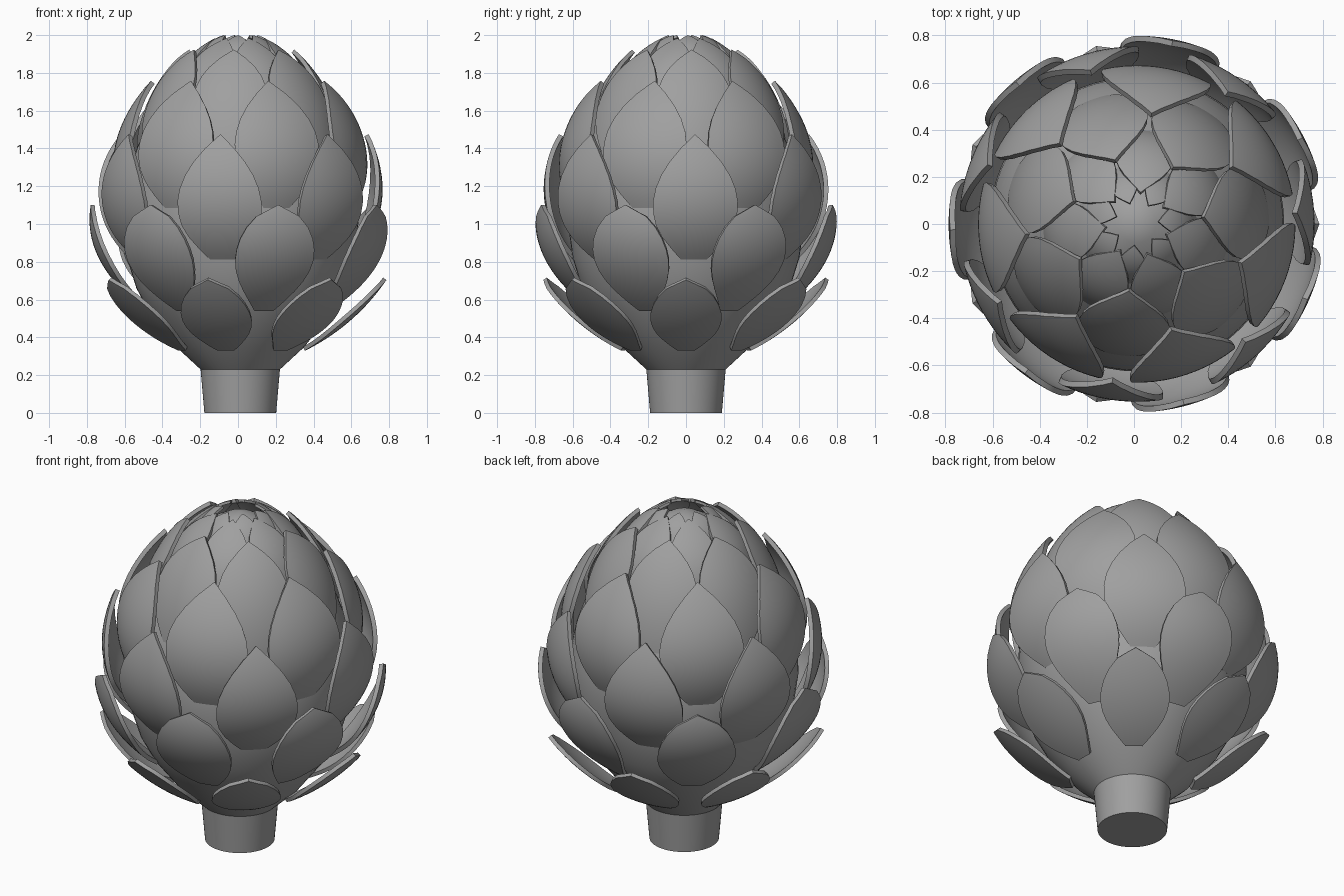
import bpy, bmesh, math
from mathutils import Vector

cube = bpy.data.objects.get("Cube")
if cube:
    bpy.data.objects.remove(cube)

AXIS = Vector((0.012, 0.0, 0.0))
PETALS = 7

grey = bpy.data.materials.new("soft_grey")
grey.use_nodes = True
colour = (0.35, 0.35, 0.35, 1)
grey.diffuse_color = colour
grey.node_tree.nodes["Principled BSDF"].inputs["Base Color"].default_value = colour


def finish(name, bm):
    """Turn a bmesh into a smooth-shaded object on the central axis."""
    bmesh.ops.remove_doubles(bm, verts=bm.verts, dist=1e-5)
    bmesh.ops.recalc_face_normals(bm, faces=bm.faces)
    mesh = bpy.data.meshes.new(name)
    bm.to_mesh(mesh)
    bm.free()
    mesh.materials.append(grey)
    obj = bpy.data.objects.new(name, mesh)
    obj.location = AXIS
    bpy.context.collection.objects.link(obj)
    bpy.ops.object.select_all(action='DESELECT')
    obj.select_set(True)
    bpy.context.view_layer.objects.active = obj
    bpy.ops.object.shade_smooth_by_angle(angle=math.radians(35))
    return obj


def lathe(name, profile, sides=64):
    """Spin a radius/height profile around the axis."""
    bm = bmesh.new()
    verts = [bm.verts.new((r, 0, z)) for r, z in profile]
    edges = [bm.edges.new(pair) for pair in zip(verts, verts[1:])]
    bmesh.ops.spin(bm, geom=verts + edges, cent=(0, 0, 0), axis=(0, 0, 1),
                   angle=math.tau, steps=sides)
    return finish(name, bm)


def bezier(a, b, c, t):
    return Vector(a) * (1 - t) ** 2 + Vector(b) * 2 * t * (1 - t) + Vector(c) * t * t


# Relative petal width at even steps from base to tip
BROAD = [0.24, 0.45, 0.65, 0.82, 0.94, 1.0, 0.99, 0.92, 0.78, 0.54, 0.0]
POINTED = [0.3, 0.54, 0.76, 0.92, 0.99, 1.0, 0.94, 0.81, 0.61, 0.34, 0.0]


def width_at(outline, t):
    f = t * (len(outline) - 1)
    i = min(int(f), len(outline) - 2)
    return outline[i] + (outline[i + 1] - outline[i]) * (f - i)


def petal_ring(name, base, bulge, tip, half_width, turn, thickness, outline, rows=20, cols=10):
    """A ring of curved petals wrapped around the axis."""
    bm = bmesh.new()
    for k in range(PETALS):
        heading = math.radians(turn) + k * math.tau / PETALS
        grid = []
        for j in range(rows + 1):
            t = j / rows
            r, z = bezier(base, bulge, tip, t)
            w = half_width * width_at(outline, t)
            line = []
            for i in range(cols + 1):
                a = heading + (2 * i / cols - 1) * w / max(r, half_width)
                line.append(bm.verts.new((r * math.cos(a), r * math.sin(a), z)))
            grid.append(line)
        for low, high in zip(grid, grid[1:]):
            for i in range(cols):
                bm.faces.new((low[i], low[i + 1], high[i + 1], high[i]))
    obj = finish(name, bm)
    shell = obj.modifiers.new("thickness", 'SOLIDIFY')
    shell.thickness = thickness
    shell.offset = 0
    # keep rims crisp after thickening
    bpy.ops.object.modifier_apply(modifier=shell.name)
    bpy.ops.object.shade_smooth_by_angle(angle=math.radians(35))


# Stem
lathe("stem", [(0, 0), (0.19, 0), (0.21, 0.23), (0, 0.23)])

# Heart inside the petals
lathe("heart", [(0, 0.23), (0.21, 0.23), (0.34, 0.35), (0.48, 0.53), (0.55, 0.66),
                (0.6, 0.82), (0.625, 1.0), (0.62, 1.13), (0.59, 1.28), (0.54, 1.42),
                (0.46, 1.57), (0.36, 1.71), (0.27, 1.82), (0.17, 1.9), (0.08, 1.95),
                (0, 1.975)])

# Petal rings from the stem up: base, bulge, tip, half width, turn, thickness, outline
RINGS = [
    ("lowest_petals", (0.34, 0.34), (0.60, 0.47), (0.765, 0.71), 0.19, 0, 0.022, BROAD),
    ("lower_petals", (0.49, 0.55), (0.83, 0.80), (0.78, 1.1), 0.215, 27.5, 0.024, BROAD),
    ("wide_petals", (0.59, 0.82), (0.845, 1.1), (0.67, 1.47), 0.225, 4, 0.025, POINTED),
    ("middle_petals", (0.61, 1.09), (0.76, 1.42), (0.465, 1.75), 0.235, 31, 0.025, POINTED),
    ("upper_petals", (0.55, 1.36), (0.52, 1.7), (0.28, 1.915), 0.2, 6, 0.022, POINTED),
    ("crown_petals", (0.39, 1.64), (0.36, 1.85), (0.13, 1.975), 0.13, 32, 0.02, POINTED),
    ("bud_petals", (0.25, 1.82), (0.21, 1.95), (0.09, 1.993), 0.065, 6, 0.015, POINTED),
]
for ring in RINGS:
    petal_ring(*ring)
